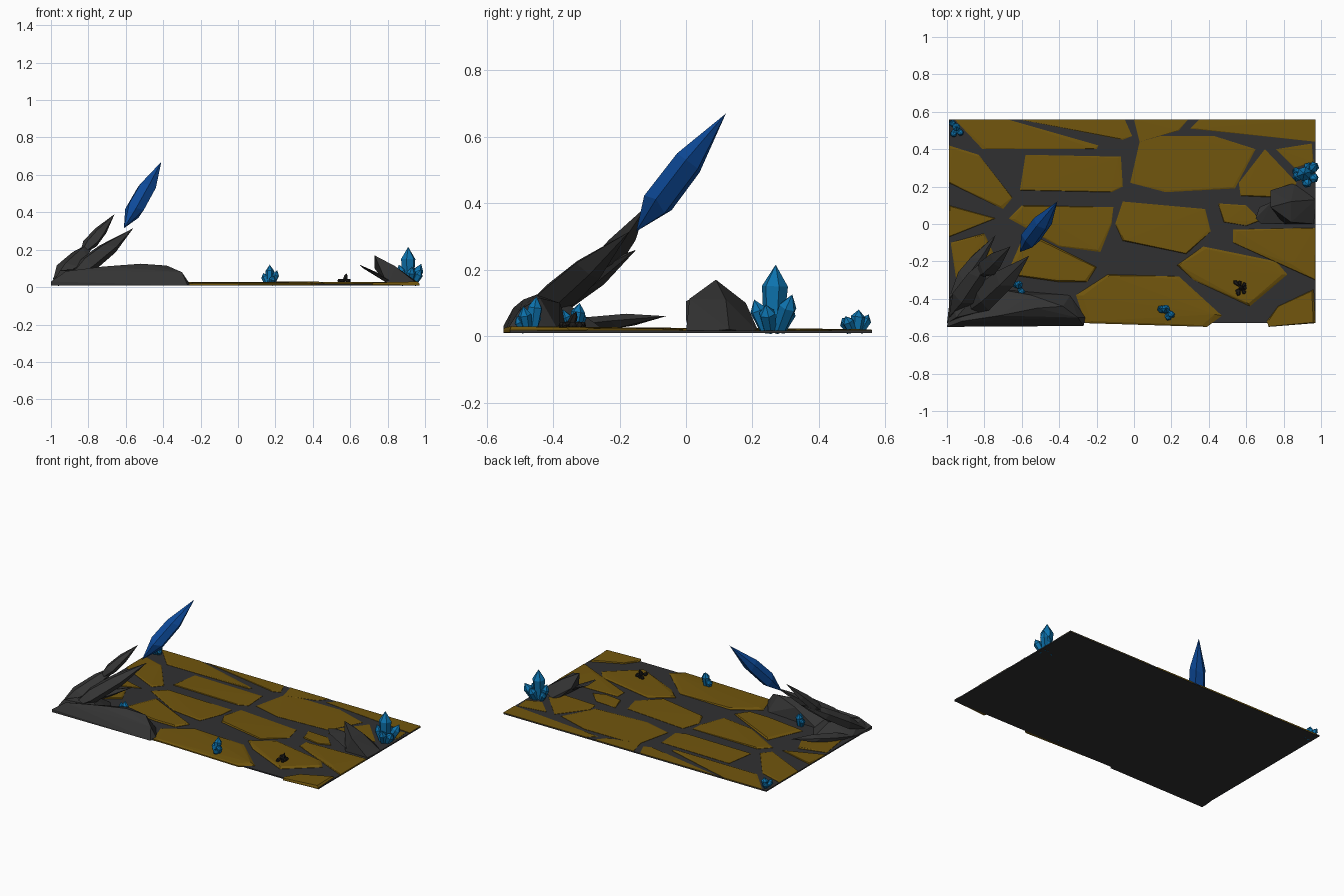
import bpy, bmesh, math, random
from mathutils import Vector

if "Cube" in bpy.data.objects:
    bpy.data.objects.remove(bpy.data.objects["Cube"])

random.seed(4)


def mat(name, rgb):
    m = bpy.data.materials.new(name)
    m.diffuse_color = (*rgb, 1)
    m.use_nodes = True
    m.node_tree.nodes["Principled BSDF"].inputs["Base Color"].default_value = m.diffuse_color
    return m


GOLD = mat("ochre stone", (0.165, 0.092, 0.004))
GROUT = mat("dark grout", (0.030, 0.030, 0.031))
ROCK = mat("charcoal rock", (0.034, 0.034, 0.034))
BLUE = mat("deep blue crystal", (0.004, 0.07, 0.33))
CYAN = mat("light blue crystal", (0.004, 0.17, 0.42))
BLACK = mat("black debris", (0.012, 0.011, 0.010))


def finish(name, bm, material):
    bmesh.ops.recalc_face_normals(bm, faces=bm.faces)
    me = bpy.data.meshes.new(name)
    bm.to_mesh(me)
    bm.free()
    me.materials.append(material)
    ob = bpy.data.objects.new(name, me)
    bpy.context.collection.objects.link(ob)
    return ob


def hull(name, pts, material):
    bm = bmesh.new()
    for p in pts:
        bm.verts.new(p)
    res = bmesh.ops.convex_hull(bm, input=bm.verts)
    junk = {v for v in res["geom_interior"] + res["geom_unused"] if isinstance(v, bmesh.types.BMVert)}
    bmesh.ops.delete(bm, geom=list(junk), context='VERTS')
    return finish(name, bm, material)


def add_spindle(bm, a, b, rings, sides=6, flat=1.0, spin=0.0, jitter=0.0):
    """Faceted spindle from point a to point b; rings are (position, radius)."""
    a, b = Vector(a), Vector(b)
    q = (b - a).to_track_quat('Z', 'Y')
    loops = []
    for t, r in rings:
        loop = []
        for i in range(sides):
            ang = spin + math.tau * i / sides
            off = Vector((math.cos(ang) * r, math.sin(ang) * r * flat, random.uniform(-jitter, jitter)))
            loop.append(bm.verts.new(a.lerp(b, t) + q @ off))
        loops.append(loop)
    lo, hi = bm.verts.new(a), bm.verts.new(b)
    for i in range(sides):
        j = (i + 1) % sides
        bm.faces.new((lo, loops[0][j], loops[0][i]))
        bm.faces.new((hi, loops[-1][i], loops[-1][j]))
        for p, n in zip(loops, loops[1:]):
            bm.faces.new((p[i], p[j], n[j], n[i]))


# Grout slab
bm = bmesh.new()
bmesh.ops.create_cube(bm, size=1)
for v in bm.verts:
    v.co = (v.co.x * 1.96 - 0.01, v.co.y * 1.09 + 0.015, v.co.z * 0.008 + 0.013)
finish("grout_slab", bm, GROUT)

# Paving stones: outlines seen from above
back_stones = [
    [(-.62, .56), (-.05, .56), (-.01, .47), (-.06, .45)],
    [(-.96, .56), (-.68, .56), (-.19, .42), (-.2, .4), (-.81, .4)],
    [(0, .56), (.29, .56), (.24, .5), (.03, .44)],
    [(.35, .56), (.97, .56), (.97, .44), (.3, .51)],
    [(.76, .4), (.95, .43), (.96, .33), (.86, .3)],
    [(.03, .44), (.14, .47), (.43, .47), (.65, .4), (.54, .19), (.17, .17), (-.02, .22)],
    [(.7, .4), (.87, .22), (.82, .14), (.57, .15), (.56, .22)],
    [(-.58, .37), (-.07, .36), (-.06, .2), (-.12, .17), (-.61, .18)],
    [(-.99, .42), (-.83, .37), (-.65, .14), (-.7, .08), (-.99, .22)],
    [(-.99, .1), (-.74, .03), (-.99, -.07)],
]
front_stones = [
    [(-.6, .1), (-.11, .09), (-.12, 0), (-.18, -.15), (-.4, -.12), (-.67, .03)],
    [(-.06, .12), (.38, .08), (.41, -.04), (.28, -.16), (-.06, -.09), (-.1, 0)],
    [(.45, .11), (.6, .1), (.68, .02), (.6, -.01), (.48, .01)],
    [(.53, -.03), (.97, -.02), (.97, -.3), (.85, -.22), (.53, -.1)],
    [(.37, -.12), (.76, -.2), (.82, -.27), (.62, -.44), (.32, -.3), (.23, -.22)],
    [(-.58, -.04), (-.2, -.23), (-.25, -.31), (-.4, -.31), (-.68, -.27)],
    [(-.14, -.27), (.24, -.28), (.47, -.49), (.39, -.55), (-.26, -.53), (-.31, -.38)],
    [(.77, -.44), (.96, -.35), (.97, -.53), (.72, -.55), (.71, -.52)],
    [(-.98, -.1), (-.8, -.05), (-.75, -.16), (-.95, -.3)],
]
for k, outline in enumerate(back_stones + front_stones):
    c = sum((Vector(p) for p in outline), Vector((0, 0))) / len(outline)
    pts = []
    for p in outline:
        p = Vector(p)
        top = p.lerp(c, random.uniform(0.02, 0.1))
        z = 0.027 - 0.008 * (p.y + 0.5) + random.uniform(-0.003, 0.003)
        pts += [(p.x, p.y, 0.011), (p.x, p.y, 0.019), (top.x, top.y, z)]
    hull(f"paving_stone_{k + 1}", pts, GOLD)

# Long rock along the front left edge
hull("front_left_rock", [
    (-1, -.55, .01), (-1, -.55, .03), (-.98, -.42, .01), (-.27, -.545, .01), (-.26, -.5, .02),
    (-.34, -.38, .01), (-.72, -.35, .02), (-.92, -.52, .085), (-.72, -.49, .11),
    (-.52, -.45, .125), (-.38, -.44, .115), (-.3, -.5, .08), (-.55, -.38, .1)], ROCK)
hull("left_rock_foot", [
    (-1, -.53, .01), (-.98, -.36, .01), (-.78, -.24, .015), (-.7, -.34, .01),
    (-.95, -.5, .09), (-.83, -.36, .1), (-.75, -.45, .08)], ROCK)

# Leaning rock shards
for name, a, b, r, flat in [
        ("upper_shard", (-.85, -.29, .16), (-.66, -.12, .39), .055, .55),
        ("long_shard", (-.92, -.49, .03), (-.56, -.17, .315), .075, .6),
        ("rear_shard", (-.99, -.5, .03), (-.75, -.15, .26), .065, .6),
        ("low_shard", (-.99, -.4, .02), (-.74, -.06, .06), .05, .5)]:
    bm = bmesh.new()
    add_spindle(bm, a, b, [(.3, r), (.62, r * .85)], 5, flat, .5, .025)
    finish(name, bm, ROCK)

# Large floating crystal
bm = bmesh.new()
add_spindle(bm, (-.61, -.15, .315), (-.41, .12, .67), [(.27, .052), (.6, .05)], 6, .9, .3, .02)
finish("floating_crystal", bm, BLUE)

# Right-hand rocks leaning outward
hull("right_rock_tall", [
    (.8, 0, .01), (.97, 0, .01), (.97, .13, .02), (.86, .22, .01), (.73, .09, .17),
    (.73, .18, .1), (.84, .01, .112), (.84, .12, .11), (.8, .2, .03)], ROCK)
hull("right_rock_low", [
    (.65, .03, .12), (.68, 0, .105), (.67, .09, .1), (.78, .0, .05), (.74, .12, .08),
    (.86, .01, .01), (.86, .14, .01), (.8, .02, .02)], ROCK)

# Crystal clusters: base x, y, then (lean x, lean y, height, radius) spikes
clusters = {
    "right_crystals": (.91, .26, [
        (0, .01, .215, .04), (-.05, -.01, .12, .026), (.07, .06, .125, .028),
        (.07, -.02, .095, .026), (-.06, .03, .08, .022), (.02, -.055, .11, .026), (.03, .06, .1, .026)]),
    "front_crystals": (.17, -.47, [
        (0, .02, .12, .024), (.04, -.02, .09, .02), (-.035, .02, .075, .02), (.02, -.04, .06, .018)]),
    "left_crystals": (-.615, -.34, [
        (0, .02, .1, .022), (.02, -.03, .08, .018), (-.04, .03, .08, .018)]),
    "back_left_crystals": (-.95, .51, [
        (0, .01, .08, .022), (-.03, .04, .065, .018), (.03, -.03, .06, .018), (-.02, -.04, .055, .018)]),
}
for name, (x, y, spikes) in clusters.items():
    bm = bmesh.new()
    for dx, dy, h, r in spikes:
        add_spindle(bm, (x + dx * .3, y + dy * .3, .012), (x + dx, y + dy, h),
                    [(.05, r * .75), (.68, r)], 6, 1, random.random())
    finish(name, bm, CYAN)

# Small debris heap on the front right stone
bm = bmesh.new()
for i in range(7):
    ang = math.tau * i / 7 + random.uniform(-.3, .3)
    d = random.uniform(.035, .065)
    add_spindle(bm, (.57 + math.cos(ang) * .008, -.34 + math.sin(ang) * .008, .04),
                (.57 + math.cos(ang) * d * .8, -.34 + math.sin(ang) * d, .03),
                [(.25, .007), (.75, .012)], 6)
add_spindle(bm, (.57, -.35, .025), (.58, -.33, .075), [(.3, .014), (.7, .01)], 6)
finish("debris_heap", bm, BLACK)
